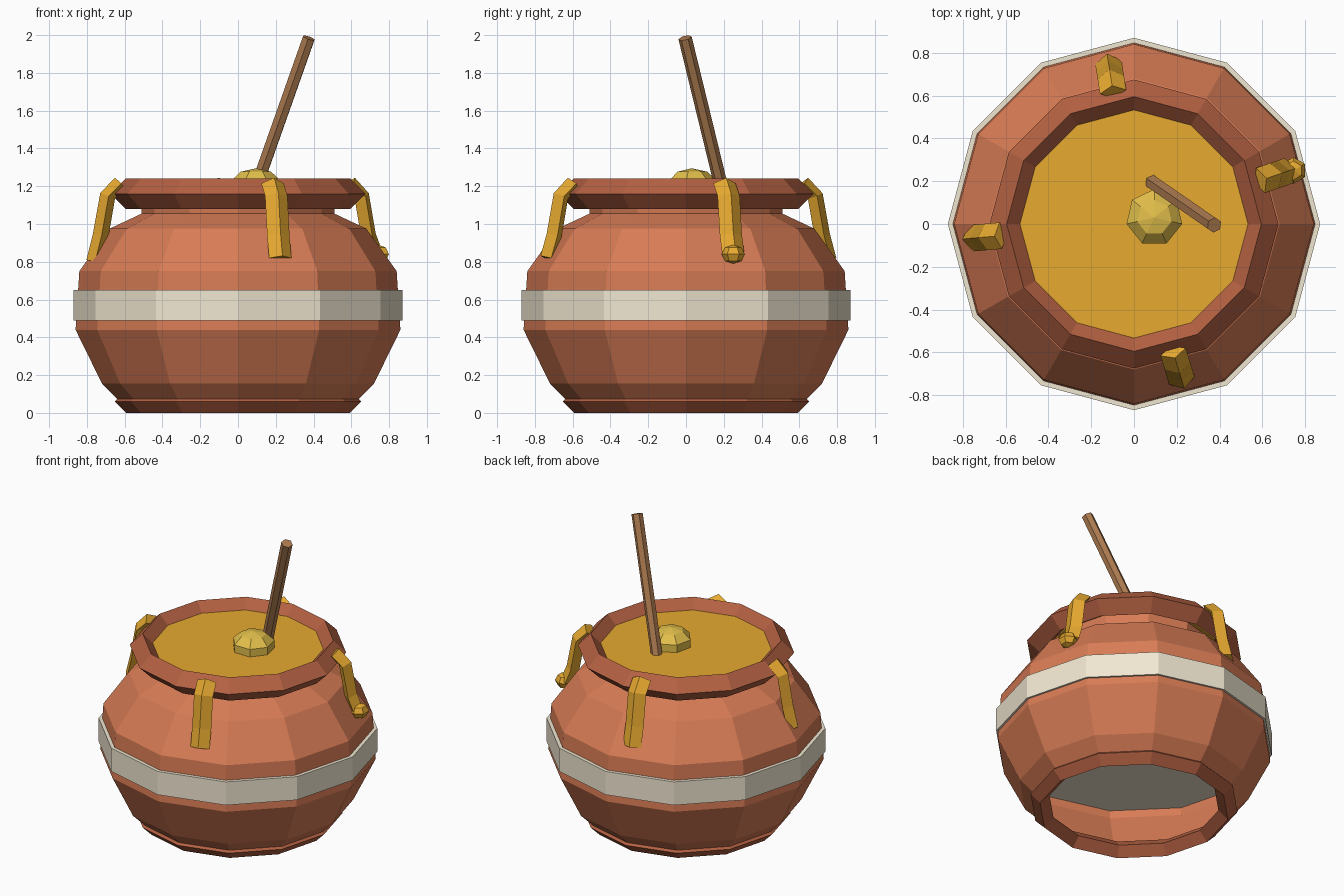
import bpy, bmesh
from math import sin, cos, pi, radians
from mathutils import Vector, Matrix

if "Cube" in bpy.data.objects:
    bpy.data.objects.remove(bpy.data.objects["Cube"])

SIDES = 12


def material(name, rgb):
    m = bpy.data.materials.new(name)
    m.diffuse_color = (*rgb, 1)
    m.use_nodes = True
    m.node_tree.nodes["Principled BSDF"].inputs["Base Color"].default_value = m.diffuse_color
    return m


clay = material("clay", (0.68, 0.20, 0.09))
dark_clay = material("dark_clay", (0.46, 0.12, 0.055))
cream = material("cream", (0.88, 0.80, 0.64))
amber = material("amber", (0.80, 0.40, 0.03))
pale_amber = material("pale_amber", (0.76, 0.52, 0.07))
wood = material("wood", (0.42, 0.20, 0.08))


def finish(bm, name, mat, recalc=True):
    if recalc:
        bmesh.ops.recalc_face_normals(bm, faces=bm.faces)
    mesh = bpy.data.meshes.new(name)
    bm.to_mesh(mesh)
    bm.free()
    mesh.materials.append(mat)
    obj = bpy.data.objects.new(name, mesh)
    bpy.context.collection.objects.link(obj)
    return obj


def lathe(name, profile, mat, closed=False):
    # profile runs upward on the outside, so faces point outward
    bm = bmesh.new()
    rings = [[bm.verts.new((r * cos(2 * pi * i / SIDES), r * sin(2 * pi * i / SIDES), z))
              for i in range(SIDES)] for r, z in profile]
    pairs = list(zip(rings, rings[1:]))
    if closed:
        pairs.append((rings[-1], rings[0]))
    for a, b in pairs:
        for i in range(SIDES):
            j = (i + 1) % SIDES
            bm.faces.new((a[i], a[j], b[j], b[i]))
    return finish(bm, name, mat, recalc=False)


def diamond_ring(name, radius, size, z, mat):
    lathe(name, [(radius, z - size), (radius + size, z), (radius, z + size), (radius - size, z)], mat, True)


def cylinder(name, p0, p1, radius, sides, mat):
    p0, p1 = Vector(p0), Vector(p1)
    bm = bmesh.new()
    rot = (p1 - p0).to_track_quat('Z', 'Y').to_matrix().to_4x4()
    if p0.xy == p1.xy:
        # upright: put corners on the x and y axes like the pot body
        rot = Matrix.Identity(4)
    bmesh.ops.create_cone(bm, cap_ends=True, segments=sides, radius1=radius, radius2=radius,
                          depth=(p1 - p0).length, matrix=Matrix.Translation((p0 + p1) / 2) @ rot)
    return finish(bm, name, mat)


def blob(name, loc, size, seg, rings, mat):
    bm = bmesh.new()
    bmesh.ops.create_uvsphere(bm, u_segments=seg, v_segments=rings, radius=1,
                              matrix=Matrix.Translation(loc) @ Matrix.Diagonal((*size, 1)))
    return finish(bm, name, mat)


def drip(name, angle, bottom):
    # diamond-section strand running over the rim and down the shoulder
    path = [Vector(p) for p in ((0.625, 1.215), (0.693, 1.148), (0.73, 0.94), (0.765, bottom))]
    out = Vector((cos(angle), sin(angle), 0))
    side = Vector((-sin(angle), cos(angle), 0))
    bm = bmesh.new()
    rings = []
    for k, p in enumerate(path):
        t = (path[min(k + 1, 3)] - path[max(k - 1, 0)]).normalized()
        n = out * -t.y + Vector((0, 0, t.x))
        c = out * p.x + Vector((0, 0, p.y))
        rings.append([bm.verts.new(c + d) for d in (n * 0.042, side * 0.062, n * -0.042, side * -0.062)])
    for a, b in zip(rings, rings[1:]):
        for i in range(4):
            bm.faces.new((a[i], a[(i + 1) % 4], b[(i + 1) % 4], b[i]))
    bm.faces.new(rings[0])
    bm.faces.new(rings[-1])
    return finish(bm, name, amber)


# pot: open-bottomed body, foot ring, rim and painted band
lathe("pot_body", [(0.585, 0.02), (0.72, 0.155), (0.86, 0.44), (0.84, 0.75),
                   (0.68, 0.975), (0.51, 1.055), (0.52, 1.16)], clay)
diamond_ring("foot_ring", 0.593, 0.06, 0.06, dark_clay)
diamond_ring("rim", 0.595, 0.08, 1.16, dark_clay)
cylinder("painted_band", (0, 0, 0.49), (0, 0, 0.65), 0.87, SIDES, cream)

# honey surface and the lump on it
cylinder("honey_surface", (0, 0, 1.13), (0, 0, 1.178), 0.535, SIDES, amber)
blob("honey_lump", (0.095, 0.03, 1.2), (0.14, 0.14, 0.095), 7, 5, pale_amber)

# dipper stick leaning out of the pot
cylinder("dipper_stick", (0.02, 0.24, 0.98), (0.375, -0.005, 1.985), 0.036, 6, wood)

# drips around the rim
for name, deg, bottom in (("left_drip", 185, 0.80), ("front_drip", -73, 0.82),
                          ("right_drip", 19, 0.85), ("back_drip", 99, 0.81)):
    drip(name, radians(deg), bottom)
blob("drip_bead", (0.745, 0.25, 0.84), (0.062, 0.062, 0.05), 6, 4, amber)
